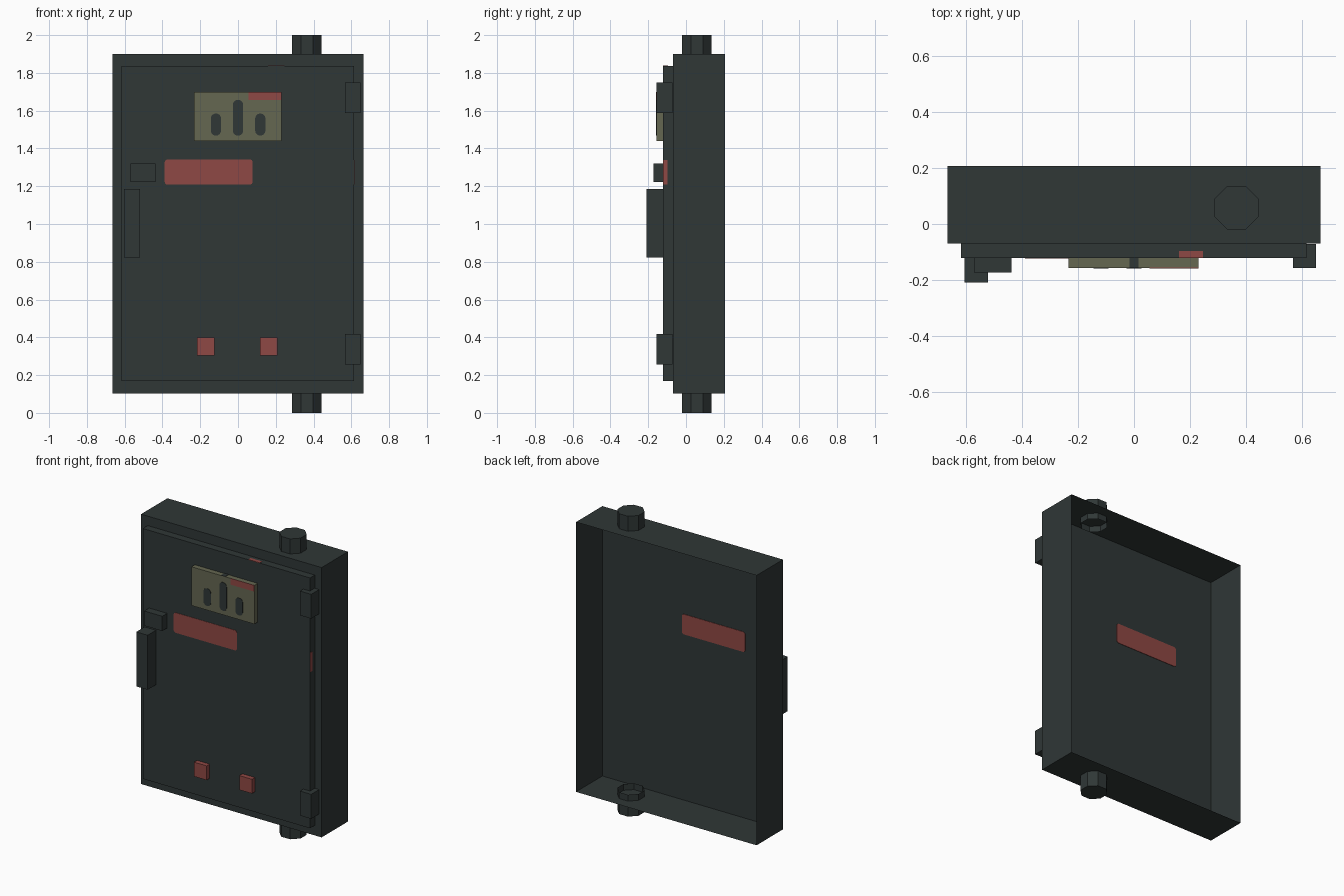
import bpy, bmesh, math

if "Cube" in bpy.data.objects:
    bpy.data.objects.remove(bpy.data.objects["Cube"])


def material(name, rgb):
    m = bpy.data.materials.new(name)
    m.diffuse_color = (*rgb, 1)
    m.use_nodes = True
    m.node_tree.nodes["Principled BSDF"].inputs["Base Color"].default_value = m.diffuse_color
    return m


DARK = material("dark grey paint", (0.029, 0.038, 0.037))
RED = material("faded red", (0.275, 0.065, 0.058))
OLIVE = material("olive label", (0.13, 0.135, 0.083))


def finish(name, bm, mat):
    mesh = bpy.data.meshes.new(name)
    bm.to_mesh(mesh)
    bm.free()
    mesh.materials.append(mat)
    ob = bpy.data.objects.new(name, mesh)
    bpy.context.collection.objects.link(ob)
    return ob


def box(name, x, y, z, mat, open_dir=None):
    """Box from (min, max) ranges; open_dir removes the face pointing that way."""
    bm = bmesh.new()
    bmesh.ops.create_cube(bm, size=1)
    for v in bm.verts:
        v.co = [r[0] if c < 0 else r[1] for c, r in zip(v.co, (x, y, z))]
    bm.normal_update()
    if open_dir:
        gone = [f for f in bm.faces
                if sum(a * b for a, b in zip(f.normal, open_dir)) > 0.9]
        bmesh.ops.delete(bm, geom=gone, context='FACES')
    return finish(name, bm, mat)


def rounded_plate(name, x, z, r, y0, y1, mat, seg=4):
    """Thin plate with rounded corners, extruded along y."""
    bm = bmesh.new()
    pts = []
    for i, (cx, cz) in enumerate(((x[1] - r, z[1] - r), (x[0] + r, z[1] - r),
                                  (x[0] + r, z[0] + r), (x[1] - r, z[0] + r))):
        for k in range(seg + 1):
            a = math.pi / 2 * (i + k / seg)
            pts.append((cx + r * math.cos(a), y0, cz + r * math.sin(a)))
    face = bm.faces.new([bm.verts.new(p) for p in pts])
    ext = bmesh.ops.extrude_face_region(bm, geom=[face])["geom"]
    for v in ext:
        if isinstance(v, bmesh.types.BMVert):
            v.co.y = y1
    bmesh.ops.remove_doubles(bm, verts=bm.verts, dist=1e-5)
    bmesh.ops.recalc_face_normals(bm, faces=bm.faces)
    return finish(name, bm, mat)


def pipe(name, outer, inner):
    """Octagonal conduit, capped outside the cabinet and open inside it."""
    bm = bmesh.new()
    R = 0.078 / math.cos(math.pi / 8)
    rings = [[bm.verts.new((0.365 + R * math.cos(a), 0.058 + R * math.sin(a), z))
              for a in (math.pi / 8 + k * math.pi / 4 for k in range(8))]
             for z in (outer, inner)]
    bm.faces.new(rings[0])
    for k in range(8):
        n = (k + 1) % 8
        bm.faces.new((rings[0][k], rings[0][n], rings[1][n], rings[1][k]))
    bmesh.ops.recalc_face_normals(bm, faces=bm.faces)
    return finish(name, bm, DARK)


# Cabinet shell, open at the back, and its door
box("cabinet_shell", (-0.665, 0.665), (-0.07, 0.207), (0.103, 1.9), DARK, (0, 1, 0))
box("door", (-0.617, 0.615), (-0.121, -0.07), (0.17, 1.837), DARK)

# Hinges
for i, z in enumerate(((0.255, 0.418), (1.588, 1.75))):
    box(f"hinge_{i}", (0.566, 0.648), (-0.156, -0.072), z, DARK)

# Latch and handle
box("latch", (-0.57, -0.437), (-0.173, -0.12), (1.222, 1.32), DARK)
box("handle", (-0.604, -0.52), (-0.208, -0.12), (0.822, 1.185), DARK)

# Conduit pipes
pipe("upper_pipe", 2.0, 1.86)
pipe("lower_pipe", 0.0, 0.145)

# Label with dark slots and a red tab
box("label", (-0.233, 0.23), (-0.156, -0.12), (1.44, 1.698), OLIVE)
box("label_tab", (0.055, 0.23), (-0.158, -0.155), (1.657, 1.699), RED)
for i, (x, top) in enumerate(((-0.117, 1.585), (0.0, 1.657), (0.118, 1.585))):
    rounded_plate(f"label_slot_{i}", (x - 0.027, x + 0.027), (1.468, top),
                  0.026, -0.158, -0.155, DARK)
box("label_top_mark", (-0.016, 0.016), (-0.156, -0.12), (1.697, 1.7), DARK)

# Painted red stripe on the door, repeated inside the cabinet and on door edges
for name, y0, y1 in (("door_stripe", -0.123, -0.12), ("inner_stripe", -0.071, -0.067)):
    rounded_plate(name, (-0.388, 0.078), (1.208, 1.342), 0.016, y0, y1, RED)
box("edge_mark_side", (0.613, 0.617), (-0.121, -0.098), (1.21, 1.34), RED)
box("edge_mark_top", (0.16, 0.245), (-0.121, -0.096), (1.835, 1.839), RED)

# Red push buttons
for i, x in enumerate(((-0.217, -0.124), (0.117, 0.21))):
    box(f"button_{i}", x, (-0.153, -0.12), (0.305, 0.4), RED)
